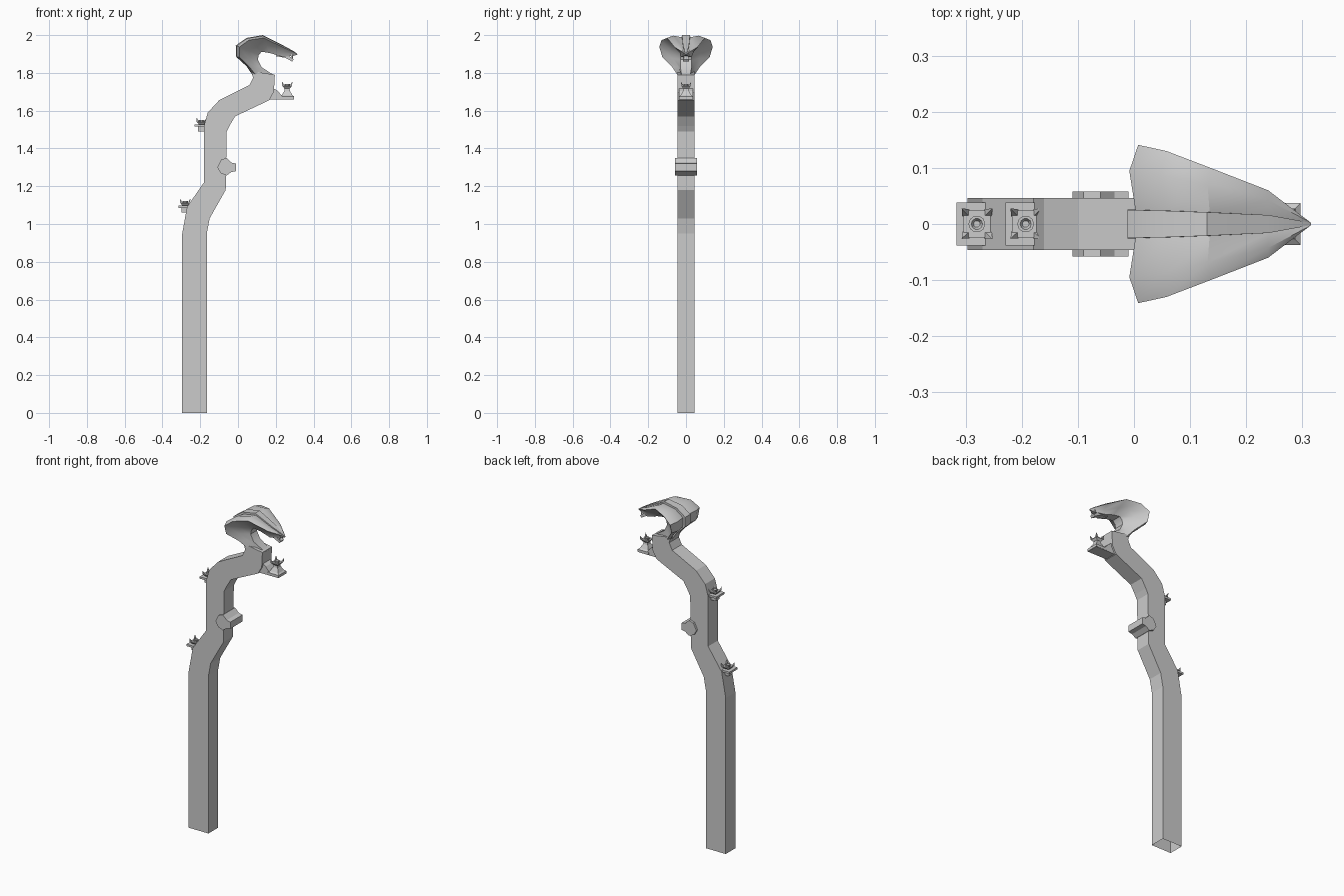
import bpy
import bmesh
import math
from mathutils import Vector

cube = bpy.data.objects.get("Cube")
if cube:
    bpy.data.objects.remove(cube, do_unlink=True)

mat = bpy.data.materials.new("plain grey")
mat.use_nodes = True
grey = (0.6, 0.6, 0.6, 1)
mat.diffuse_color = grey
mat.node_tree.nodes["Principled BSDF"].inputs["Base Color"].default_value = grey


def finish(name, bm, smooth=False):
    bmesh.ops.recalc_face_normals(bm, faces=bm.faces)
    mesh = bpy.data.meshes.new(name)
    bm.to_mesh(mesh)
    bm.free()
    mesh.materials.append(mat)
    ob = bpy.data.objects.new(name, mesh)
    bpy.context.collection.objects.link(ob)
    if smooth:
        bpy.ops.object.select_all(action="DESELECT")
        ob.select_set(True)
        bpy.context.view_layer.objects.active = ob
        bpy.ops.object.shade_smooth_by_angle(angle=math.radians(35))
    return ob


def loft(bm, rings, start=True, end=True):
    """Skin a list of equal rings, with optional end caps."""
    rows = [[bm.verts.new(p) for p in ring] for ring in rings]
    n = len(rows[0])
    for a, b in zip(rows, rows[1:]):
        for k in range(n):
            bm.faces.new((a[k], a[(k + 1) % n], b[(k + 1) % n], b[k]))
    if start:
        bm.faces.new(rows[0])
    if end:
        bm.faces.new(rows[-1])


def side_prism(bm, profile, half):
    loft(bm, [[(x, y, z) for x, z in profile] for y in (-half, half)])


def square(x, z, h):
    return [(x + a * h, b * h, z) for a, b in ((-1, -1), (1, -1), (1, 1), (-1, 1))]


def disc(x, z, r, n=10):
    return [(x + r * math.cos(k * math.tau / n), r * math.sin(k * math.tau / n), z)
            for k in range(n)]


# Bent rectangular staff, open at the foot: back and front edge at each bend
bends = [((-.297, 0), (-.165, 0)), ((-.297, .94), (-.165, .95)),
         ((-.27, 1.09), (-.15, 1.03)), ((-.18, 1.22), (-.065, 1.18)),
         ((-.18, 1.52), (-.06, 1.49)), ((-.16, 1.59), (-.045, 1.52)),
         ((-.10, 1.655), (-.015, 1.57)), ((.06, 1.735), (.165, 1.655)),
         ((.08, 1.775), (.19, 1.70)), ((.07, 1.81), (.195, 1.79))]
W = .046
bm = bmesh.new()
loft(bm, [[(a[0], -W, a[1]), (b[0], -W, b[1]), (b[0], W, b[1]), (a[0], W, a[1])]
          for a, b in bends], start=False)
finish("staff", bm)

# Cross boss with a short spout
bm = bmesh.new()
side_prism(bm, [(-.11, 1.30), (-.09, 1.34), (-.06, 1.35), (-.035, 1.325), (-.01, 1.32),
                (-.01, 1.28), (-.035, 1.275), (-.06, 1.257), (-.092, 1.27)], .058)
finish("cross_boss", bm)

# Hooded head: outer spine, inner spine, half width, ridge half width
stations = [((.075, 1.79), (.195, 1.785), .045, .026),
            ((.045, 1.835), (.125, 1.83), .075, .026),
            ((-.01, 1.885), (.105, 1.87), .125, .026),
            ((-.012, 1.945), (.11, 1.895), .141, .025),
            ((.045, 1.985), (.125, 1.912), .13, .024),
            ((.13, 2.0), (.17, 1.905), .10, .021),
            ((.24, 1.945), (.235, 1.885), .06, .016),
            ((.295, 1.915), (.29, 1.89), .018, .006),
            ((.315, 1.90), (.312, 1.895), .003, .002)]
bm = bmesh.new()
rings = []
for outer, inner, w, s in stations:
    o = Vector((outer[0], 0, outer[1]))
    d = Vector((inner[0], 0, inner[1])) - o
    half = [(s, 0), (s, .12), (.6 * w + .4 * s, .03), (w, .16), (.55 * w, .6),
            (min(.03, .5 * w), 1)]
    ring = [o + d * f + Vector((0, y, 0)) for y, f in half]
    ring += [Vector((p.x, -p.y, p.z)) for p in reversed(ring)]
    rings.append(ring)
loft(bm, rings)
finish("hooded_head", bm, smooth=True)

# Lower jaw and a pair of fangs
bm = bmesh.new()
side_prism(bm, [(.20, 1.905), (.20, 1.888), (.25, 1.88), (.287, 1.86), (.295, 1.872),
                (.262, 1.895)], .016)
finish("lower_jaw", bm)
bm = bmesh.new()
for y in (-.013, .013):
    loft(bm, [[(x, y + v, z) for x, v, z in ((.275, 0, 1.90), (.29, .003, 1.90),
                                            (.29, -.003, 1.90))],
              [(.288 + e, y + e, 1.875) for e in (0, .001, .002)]])
finish("fangs", bm)


def crown(bm, x, z):
    """Flared cup with a round well and four corner spikes."""
    loft(bm, [square(x, z, .014), square(x, z + .012, .024), square(x, z + .016, .024)])
    loft(bm, [disc(x, z + .014, .015), disc(x, z + .024, .015),
              disc(x, z + .024, .010), disc(x, z + .016, .006)])
    for sx in (-1, 1):
        for sy in (-1, 1):
            base = [(x + sx * a, sy * b, z + .013)
                    for a, b in ((.013, .013), (.026, .013), (.026, .026), (.013, .026))]
            loft(bm, [base, [(x + sx * .027 + e, sy * .027 + f, z + .036)
                             for e, f in ((0, 0), (.001, 0), (.001, .001), (0, .001))]])


# Two small turrets on the back of the staff, each on a pointed plate
for name, x, z in (("lower_turret", -.28, 1.06), ("upper_turret", -.193, 1.49)):
    bm = bmesh.new()
    loft(bm, [square(x, z, .018), square(x, z + .026, .018)])
    outline = [(-.036, -.038), (.026, -.038), (.042, 0), (.026, .038), (-.036, .038)]
    loft(bm, [[(x + a, b, h) for a, b in outline] for h in (z + .026, z + .038)])
    crown(bm, x, z + .037)
    finish(name, bm)

# Front turret on a bracket under the head
bm = bmesh.new()
side_prism(bm, [(.16, 1.658), (.295, 1.658), (.295, 1.672), (.235, 1.675), (.21, 1.705),
                (.185, 1.72)], .036)
finish("front_bracket", bm)
bm = bmesh.new()
X = .26
loft(bm, [square(X, 1.66, .037), square(X, 1.675, .037), square(X, 1.682, .028),
          square(X, 1.705, .015), square(X, 1.718, .013)])
crown(bm, X, 1.717)
finish("front_turret", bm)
